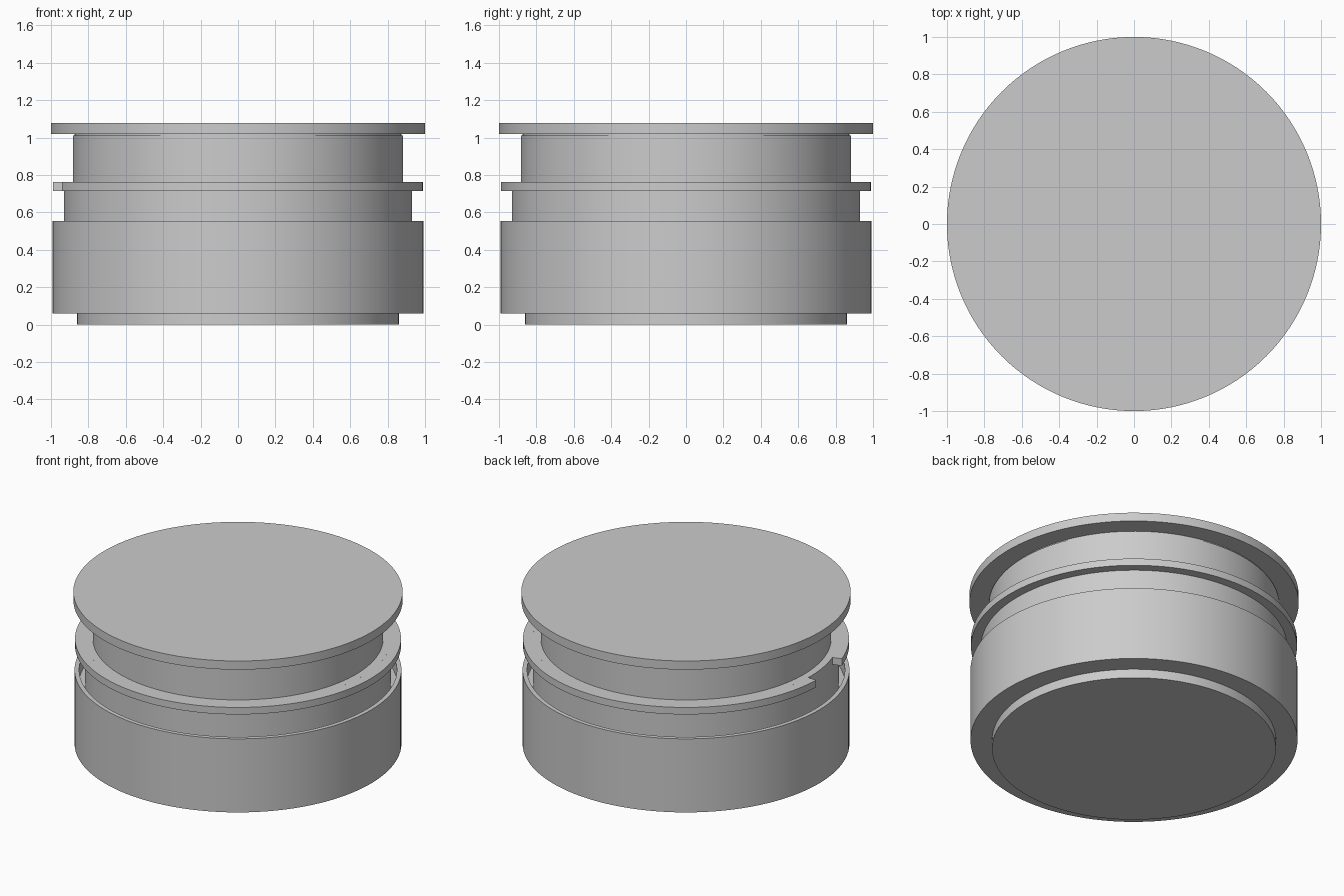
import bpy, bmesh
from math import cos, sin, radians

if "Cube" in bpy.data.objects:
    bpy.data.objects.remove(bpy.data.objects["Cube"])

SEGS = 128


def lathe(name, profile, start=0, sweep=360):
    """Revolve a closed (r, z) profile around z; partial sweeps get end caps."""
    full = sweep >= 360
    steps = max(2, round(SEGS * sweep / 360))
    bm = bmesh.new()
    rings = []
    for i in range(steps if full else steps + 1):
        a = radians(start + sweep * i / steps)
        rings.append([bm.verts.new((r * cos(a), r * sin(a), z)) for r, z in profile])
    n = len(profile)
    for i in range(steps):
        p, q = rings[i], rings[(i + 1) % len(rings)]
        for j in range(n):
            k = (j + 1) % n
            # the edge lying on the axis needs no face
            if profile[j][0] == 0 and profile[k][0] == 0:
                continue
            bm.faces.new((p[j], q[j], q[k], p[k]))
    if not full:
        bm.faces.new(rings[0])
        bm.faces.new(rings[-1][::-1])
    bmesh.ops.remove_doubles(bm, verts=bm.verts, dist=1e-5)
    bmesh.ops.recalc_face_normals(bm, faces=bm.faces)
    mesh = bpy.data.meshes.new(name)
    bm.to_mesh(mesh)
    bm.free()
    ob = bpy.data.objects.new(name, mesh)
    bpy.context.collection.objects.link(ob)
    bpy.ops.object.select_all(action='DESELECT')
    ob.select_set(True)
    bpy.context.view_layer.objects.active = ob
    bpy.ops.object.shade_smooth_by_angle(angle=radians(30))
    return ob


# Foot and outer cup with a narrow groove inside its rim
lathe("cup_body", [(0, 0), (0.862, 0), (0.862, 0.06), (0.993, 0.06),
                   (0.993, 0.553), (0.965, 0.553), (0.965, 0.46), (0, 0.46)])

# Stepped neck rising from the cup to the lid
lathe("neck", [(0, 0.46), (0.93, 0.46), (0.93, 0.762), (0.882, 0.762),
               (0.882, 1.01), (0.875, 1.01), (0.875, 1.02), (0, 1.02)])

# Split collar ring, open on the left side
lathe("collar_ring", [(0.93, 0.715), (0.99, 0.715), (0.99, 0.762), (0.93, 0.762)],
      start=198, sweep=340)

# Flat top plate
lathe("top_plate", [(0, 1.02), (1, 1.02), (1, 1.078), (0, 1.078)])
